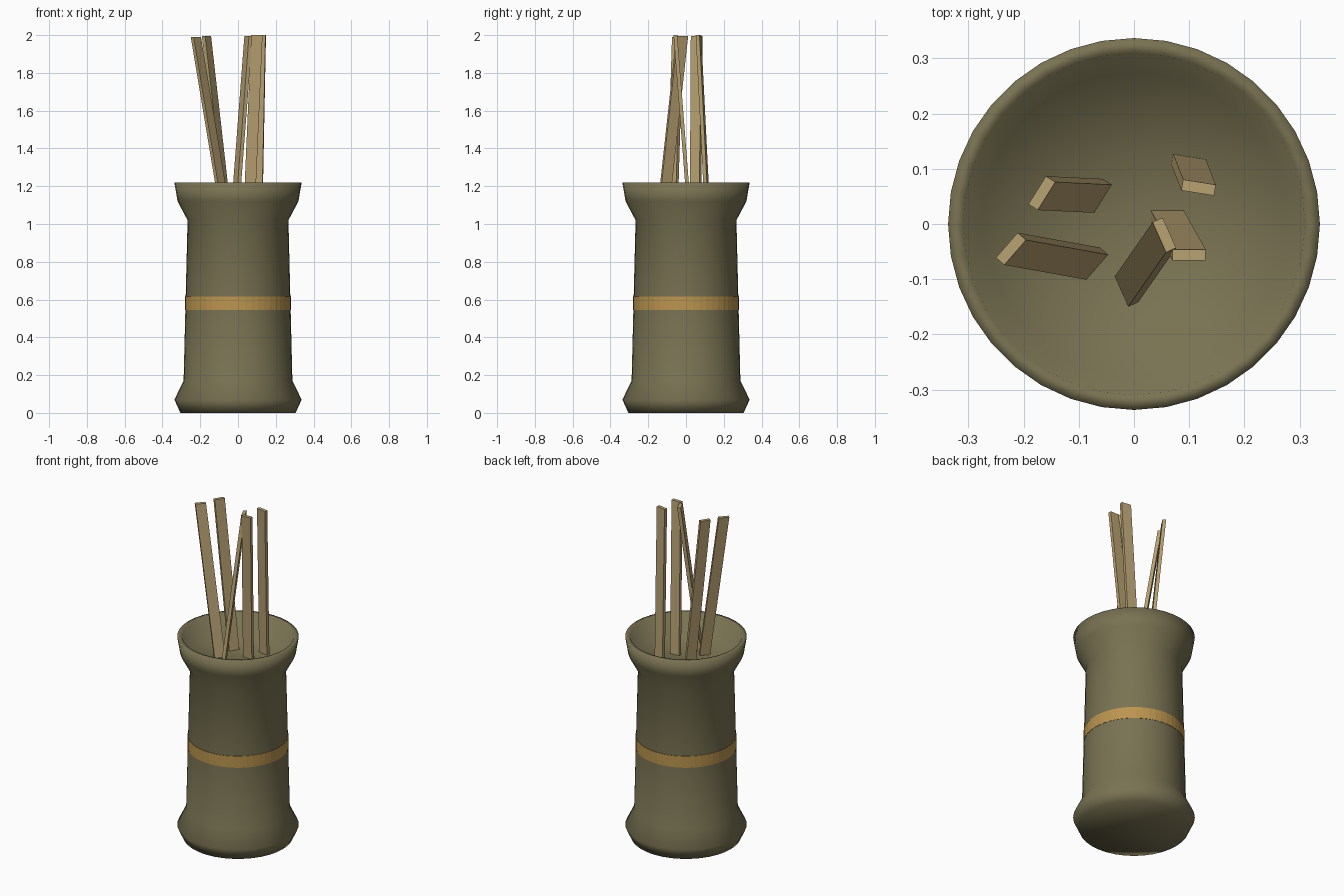
import bpy, bmesh, math
from mathutils import Matrix, Vector

if "Cube" in bpy.data.objects:
    bpy.data.objects.remove(bpy.data.objects["Cube"])


def material(name, color):
    m = bpy.data.materials.new(name)
    m.diffuse_color = (*color, 1)
    m.use_nodes = True
    m.node_tree.nodes["Principled BSDF"].inputs["Base Color"].default_value = m.diffuse_color
    return m


def finish(bm, name, mat, smooth=False):
    bmesh.ops.recalc_face_normals(bm, faces=bm.faces)
    me = bpy.data.meshes.new(name)
    bm.to_mesh(me)
    bm.free()
    for p in me.polygons:
        p.use_smooth = smooth
    me.materials.append(mat)
    ob = bpy.data.objects.new(name, me)
    bpy.context.collection.objects.link(ob)
    return ob


def lathe(name, profile, sides, mat, smooth, closed=False):
    bm = bmesh.new()
    vs = [bm.verts.new((r, 0, z)) for r, z in profile]
    pairs = list(zip(vs, vs[1:])) + ([(vs[-1], vs[0])] if closed else [])
    edges = [bm.edges.new(p) for p in pairs]
    bmesh.ops.spin(bm, geom=vs + edges, cent=(0, 0, 0), axis=(0, 0, 1),
                   angle=math.tau, steps=sides, use_duplicate=False)
    bmesh.ops.remove_doubles(bm, verts=bm.verts, dist=0.0005)
    return finish(bm, name, mat, smooth)


def stick(name, bottom, top, angle, mat):
    # flat slat leaning from its bottom centre to its top centre
    bm = bmesh.new()
    bmesh.ops.create_cube(bm, size=1)
    rot = Matrix.Rotation(math.radians(angle), 3, 'Z')
    for v in bm.verts:
        end = Vector(top if v.co.z > 0 else bottom)
        v.co = end + rot @ Vector((v.co.x * 0.06, v.co.y * 0.02, 0))
    return finish(bm, name, mat)


olive = material("olive", (0.19, 0.17, 0.085))
gold = material("gold", (0.50, 0.30, 0.08))
wood = material("wood", (0.48, 0.36, 0.17))

# flared container with a shallow recess on top
lathe("container", [(0, 0), (0.305, 0), (0.337, 0.07), (0.288, 0.17),
                    (0.267, 1.02), (0.32, 1.12), (0.337, 1.22),
                    (0.31, 1.22), (0.275, 1.10), (0, 1.10)], 36, olive, True)

# thin band around the middle
lathe("band", [(0.27, 0.545), (0.28, 0.545), (0.28, 0.615), (0.27, 0.615)],
      48, gold, False, closed=True)

# leaning sticks: bottom xy, top xy, top height, turn
sticks = [
    ((-0.073, -0.072), (-0.223, -0.045), 1.99, 49),
    ((-0.064, 0.051), (-0.167, 0.056), 1.995, 58),
    ((0.060, 0.015), (0.100, -0.056), 2.0, 0),
    ((0.099, 0.112), (0.117, 0.066), 2.0, -9),
    ((-0.014, -0.119), (0.055, -0.020), 1.995, -66),
]
for i, (b, t, h, a) in enumerate(sticks, 1):
    stick(f"stick_{i}", (*b, 1.09), (*t, h), a, wood)
